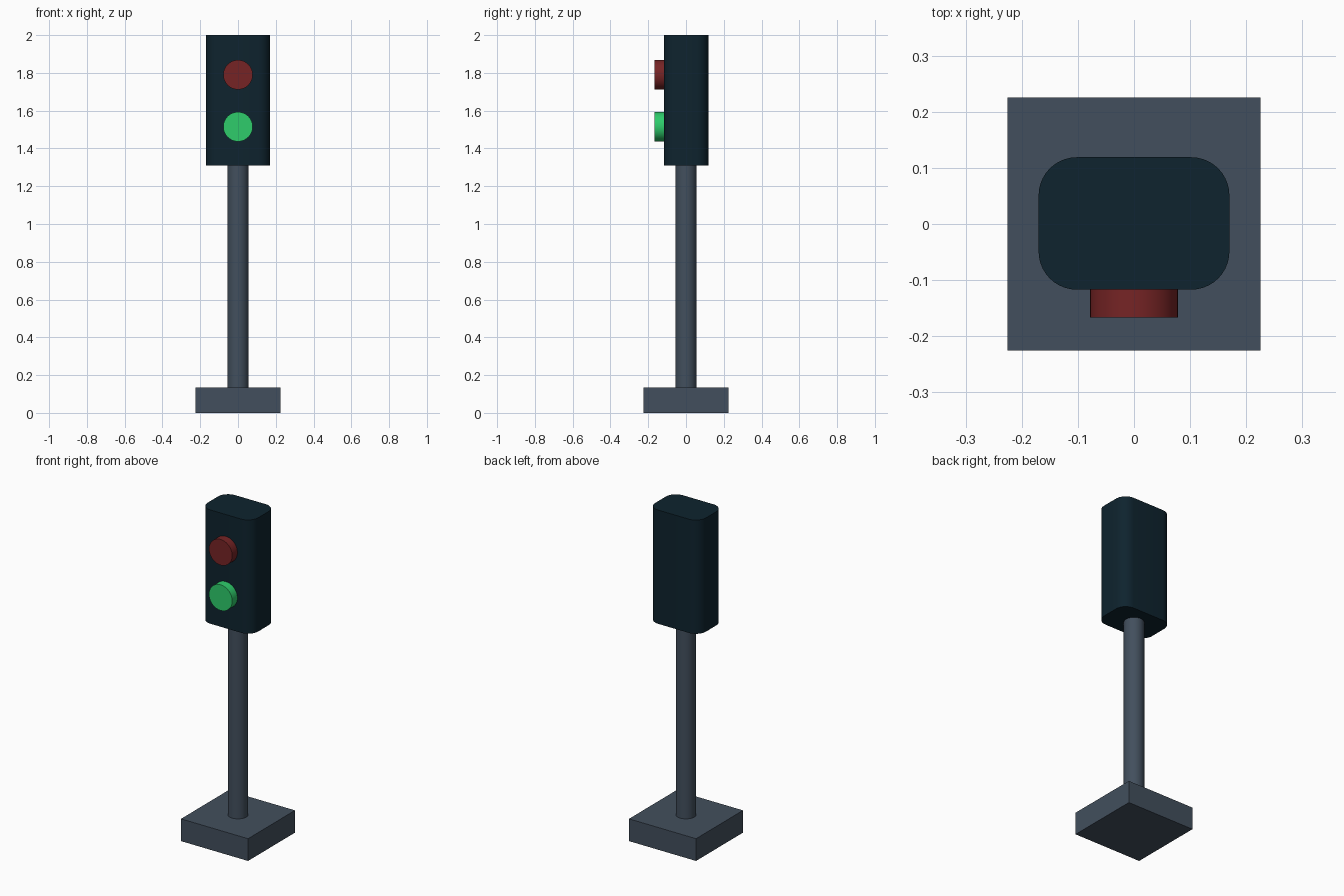
import bpy, bmesh, math
from mathutils import Matrix

cube = bpy.data.objects.get("Cube")
if cube:
    bpy.data.objects.remove(cube, do_unlink=True)


def material(name, hex_code):
    """Flat material from an sRGB hex colour."""
    channels = [int(hex_code[i:i + 2], 16) / 255 for i in (0, 2, 4)]
    linear = [c / 12.92 if c <= 0.04045 else ((c + 0.055) / 1.055) ** 2.4 for c in channels]
    mat = bpy.data.materials.new(name)
    mat.use_nodes = True
    mat.diffuse_color = (*linear, 1)
    mat.node_tree.nodes["Principled BSDF"].inputs["Base Color"].default_value = (*linear, 1)
    return mat


def finish(name, bm, mat, smooth=True):
    """Turn a bmesh into a named, coloured object."""
    mesh = bpy.data.meshes.new(name)
    bm.to_mesh(mesh)
    bm.free()
    mesh.materials.append(mat)
    obj = bpy.data.objects.new(name, mesh)
    bpy.context.collection.objects.link(obj)
    if smooth:
        bpy.ops.object.select_all(action="DESELECT")
        obj.select_set(True)
        bpy.context.view_layer.objects.active = obj
        bpy.ops.object.shade_smooth_by_angle(angle=math.radians(35))
    return obj


def box(x, y, z):
    """Box from (low, high) spans on each axis."""
    bm = bmesh.new()
    spans = (x, y, z)
    centre = [(a + b) / 2 for a, b in spans]
    size = [b - a for a, b in spans]
    bmesh.ops.create_cube(bm, size=1, matrix=Matrix.Translation(centre) @ Matrix.Diagonal((*size, 1)))
    return bm


def cylinder(radius, depth, centre, tilt=0):
    bm = bmesh.new()
    bmesh.ops.create_cone(bm, cap_ends=True, segments=48, radius1=radius, radius2=radius, depth=depth,
                          matrix=Matrix.Translation(centre) @ Matrix.Rotation(tilt, 4, "X"))
    return bm


steel = material("slate grey", "424F5D")
casing = material("dark navy", "0E232E")
red = material("dull red", "762425")
green = material("bright green", "2ECC6B")

# Square foot and round post
finish("base", box((-0.225, 0.225), (-0.225, 0.225), (0, 0.135)), steel, smooth=False)
finish("pole", cylinder(0.056, 1.20, (0, 0, 0.73)), steel)

# Signal housing with rounded upright edges
bm = box((-0.17, 0.17), (-0.117, 0.119), (1.31, 2.0))
upright = [e for e in bm.edges if abs(e.verts[0].co.z - e.verts[1].co.z) > 0.1]
bmesh.ops.bevel(bm, geom=upright, offset=0.068, offset_type="OFFSET", segments=10,
                profile=0.5, affect="EDGES")
finish("housing", bm, casing)

# Lamps protruding from the front
for name, mat, height in (("red_lamp", red, 1.79), ("green_lamp", green, 1.515)):
    finish(name, cylinder(0.078, 0.10, (0, -0.117, height), math.pi / 2), mat)
